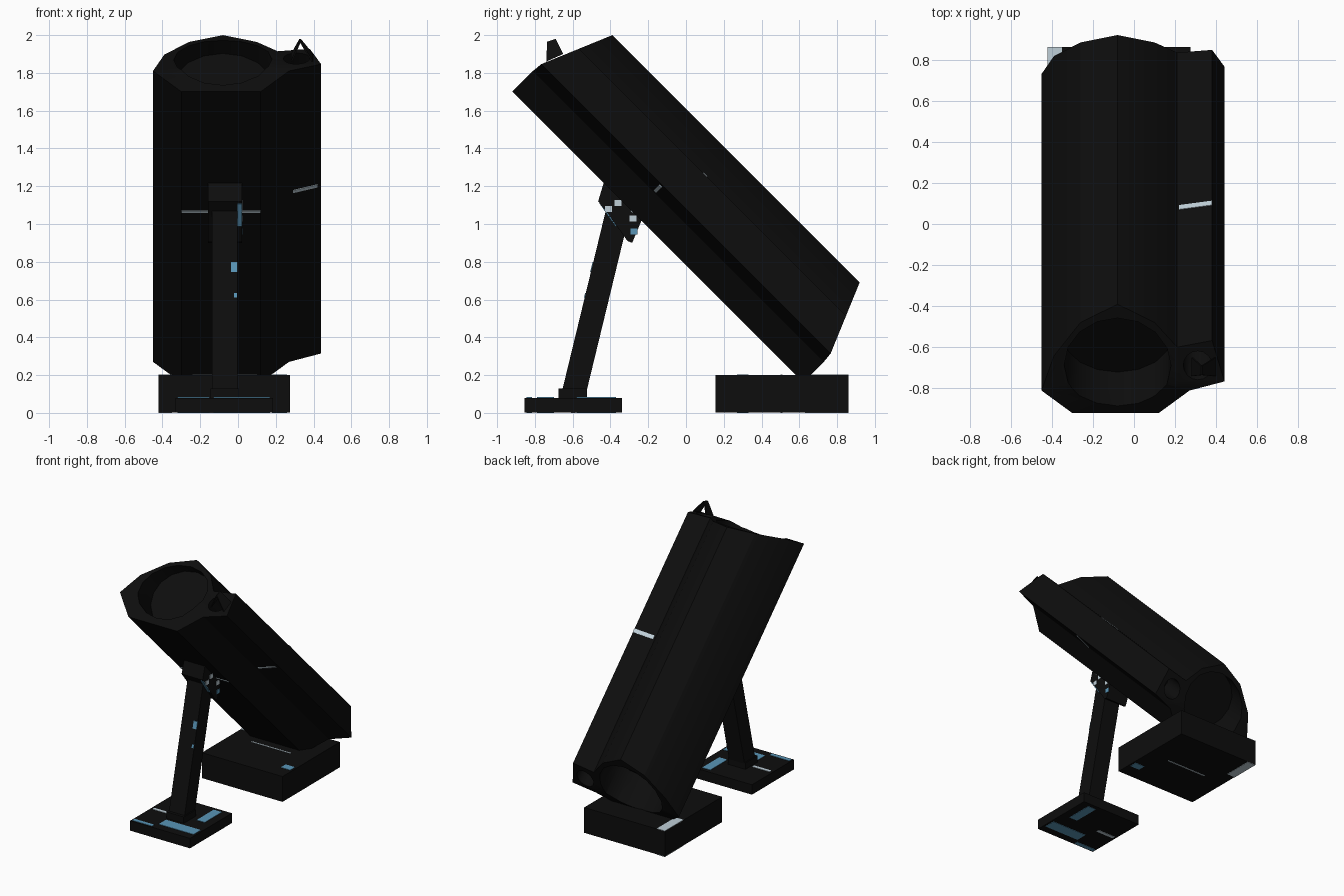
import bpy, bmesh, math
from mathutils import Vector

if "Cube" in bpy.data.objects:
    bpy.data.objects.remove(bpy.data.objects["Cube"])

R2 = math.sqrt(2)


def material(name, rgb):
    m = bpy.data.materials.new(name)
    m.diffuse_color = (*rgb, 1)
    m.use_nodes = True
    m.node_tree.nodes["Principled BSDF"].inputs["Base Color"].default_value = m.diffuse_color
    return m


BLACK = material("matt black", (0.004, 0.004, 0.004))
BLUE = material("steel blue", (0.10, 0.30, 0.47))
PALE = material("pale grey", (0.52, 0.62, 0.68))


def finish(name, bm, mat):
    bmesh.ops.recalc_face_normals(bm, faces=bm.faces)
    me = bpy.data.meshes.new(name)
    bm.to_mesh(me)
    bm.free()
    me.materials.append(mat)
    ob = bpy.data.objects.new(name, me)
    bpy.context.collection.objects.link(ob)
    return ob


def loft(name, a, b, mat):
    """Closed solid between two matching point loops."""
    bm = bmesh.new()
    va, vb = [bm.verts.new(p) for p in a], [bm.verts.new(p) for p in b]
    n = len(a)
    for i in range(n):
        j = (i + 1) % n
        bm.faces.new((va[i], va[j], vb[j], vb[i]))
    bm.faces.new(va)
    bm.faces.new(vb)
    return finish(name, bm, mat)


def prism(name, pts, offset, mat):
    return loft(name, pts, [Vector(p) + Vector(offset) for p in pts], mat)


def box(name, x0, x1, y0, y1, z0, z1, mat):
    return prism(name, [(x0, y0, z0), (x1, y0, z0), (x1, y1, z0), (x0, y1, z0)],
                 (0, 0, z1 - z0), mat)


# Tilted coordinates: x across, v through the thickness, s down the 45 degree length
def P(x, v, s):
    return Vector((x, (v + s) / R2, (v - s) / R2))


def end_s(v):
    return -1.853 + 0.42 * max(0, v - 0.75)


# Main body: a large tube profile merged with a small tube, slanted at both ends
PROFILE = [(-.30, .552), (.12, .552), (.27, .707), (.44, .764), (.38, .962), (.21, .93),
           (.10, 1.05), (-.08, 1.138), (-.26, 1.05), (-.39, .887), (-.45, .707)]
bm = bmesh.new()
up = [bm.verts.new(P(x, v, end_s(v))) for x, v in PROFILE]
low = [bm.verts.new(P(x, v, -1.528 - end_s(v))) for x, v in PROFILE]
for i in range(len(PROFILE)):
    j = (i + 1) % len(PROFILE)
    bm.faces.new((up[i], up[j], low[j], low[i]))
for ring in (up, low):
    bm.faces.new([ring[10]] + ring[0:4])
    bm.faces.new(ring[3:11])
body = finish("tilted_body", bm, BLACK)


# Recessed openings in both ends of the two tubes
def recess(name, x, v, rx, rv, s0, s1):
    def ring(s):
        return [P(x + rx * math.cos(t * math.tau / 16), v + rv * math.sin(t * math.tau / 16), s)
                for t in range(16)]
    cut = loft(name, ring(s0), ring(s1), BLACK)
    cut.hide_render = True
    cut.hide_set(True)
    mod = body.modifiers.new(name, 'BOOLEAN')
    mod.operation, mod.solver, mod.object = 'DIFFERENCE', 'EXACT', cut
    return cut


cutters = []
for label, s0, s1 in (("upper", -2.0, -1.62), ("lower", 0.5, 0.09)):
    cutters.append(recess(label + "_large_recess", -.08, .836, .26, .235, s0, s1))
    cutters.append(recess(label + "_small_recess", .31, .84, .07, .07, s0, s1))
bpy.context.view_layer.objects.active = body
body.select_set(True)
for mod in list(body.modifiers):
    bpy.ops.object.modifier_apply(modifier=mod.name)
for c in cutters:
    bpy.data.objects.remove(c)
bpy.ops.object.shade_smooth_by_angle(angle=math.radians(25))


# Thin pale marking bands across the body
def band(name, a, b, s, w, dv):
    prism(name, [P(*a, s), P(*b, s), P(*b, s + w), P(*a, s + w)], P(0, dv, 0), PALE)


band("underside_band", (-.30, .552), (.12, .552), -.965, .016, -.004)
band("side_band", (.29, .714), (.42, .757), -.955, .02, -.005)
band("top_band", (.22, .932), (.38, .962), -.835, .03, .004)

# Bent strap standing on the upper end of the small tube
for name, foot in (("strap_left", .28), ("strap_right", .39)):
    prism(name, [(foot, -.74, 1.86), (foot, -.65, 1.90), (.325, -.69, 1.98), (.325, -.735, 1.965)],
          (.008, 0, 0), BLACK)

# Rear block and front foot
box("rear_block", -.42, .275, .155, .86, .003, .20, BLACK)
box("front_foot", -.33, .185, -.855, -.34, .003, .08, BLACK)
box("post_collar", -.145, .005, -.675, -.525, .08, .13, BLACK)

# Leaning post
loft("support_post", [(-.137, -.66, .10), (-.003, -.66, .10), (-.003, -.53, .10), (-.137, -.53, .10)],
     [(-.137, -.42, 1.09), (-.003, -.42, 1.09), (-.003, -.29, 1.09), (-.137, -.29, 1.09)], BLACK)

# Bracket under the body
prism("post_bracket", [(-.16, -.435, 1.22), (-.16, -.465, 1.12), (-.16, -.41, 1.05), (-.16, -.31, .91),
                       (-.16, -.285, .90), (-.16, -.235, 1.02)], (.18, 0, 0), BLACK)

# Coloured patches on the flat tops and undersides of the supports
PATCHES = [("foot_front", -.13, .17, -.79, -.70, .08, BLUE),
           ("foot_edge", -.32, -.15, -.845, -.815, .08, BLUE),
           ("foot_right", .05, .12, -.58, -.37, .08, BLUE),
           ("foot_left", -.31, -.16, -.61, -.585, .08, PALE),
           ("block_corner", -.42, -.35, .63, .86, .20, PALE),
           ("block_line", -.24, .10, .50, .51, .20, PALE),
           ("block_front", .18, .26, .27, .33, .20, BLUE)]
for name, x0, x1, y0, y1, top, mat in PATCHES:
    box(name + "_top_patch", x0, x1, y0, y1, top - .002, top + .003, mat)
    box(name + "_under_patch", x0, x1, y0, y1, 0, .005, mat)


# Patches on the front of the post
def post_y(z):
    return -.66 + .2424 * (z - .10)


for name, x0, x1, z0, z1 in (("post_patch", -.036, -.003, .745, .80), ("post_dot", -.022, -.005, .61, .635)):
    prism(name, [(x0, post_y(z0), z0), (x1, post_y(z0), z0), (x1, post_y(z1), z1), (x0, post_y(z1), z1)],
          (0, -.004, 0), BLUE)

# Patches on the bracket
prism("bracket_front_patch", [(-.003, -.368, .99), (.02, -.368, .99), (.02, -.452, 1.11), (-.003, -.452, 1.11)],
      (0, -.005, -.003), BLUE)
for name, y, z, mat in (("bracket_spot_a", -.36, 1.11, PALE), ("bracket_spot_b", -.28, 1.03, PALE),
                        ("bracket_spot_c", -.275, .96, BLUE), ("bracket_spot_d", -.41, 1.08, PALE)):
    box(name, .018, .024, y - .018, y + .018, z - .016, z + .016, mat)
